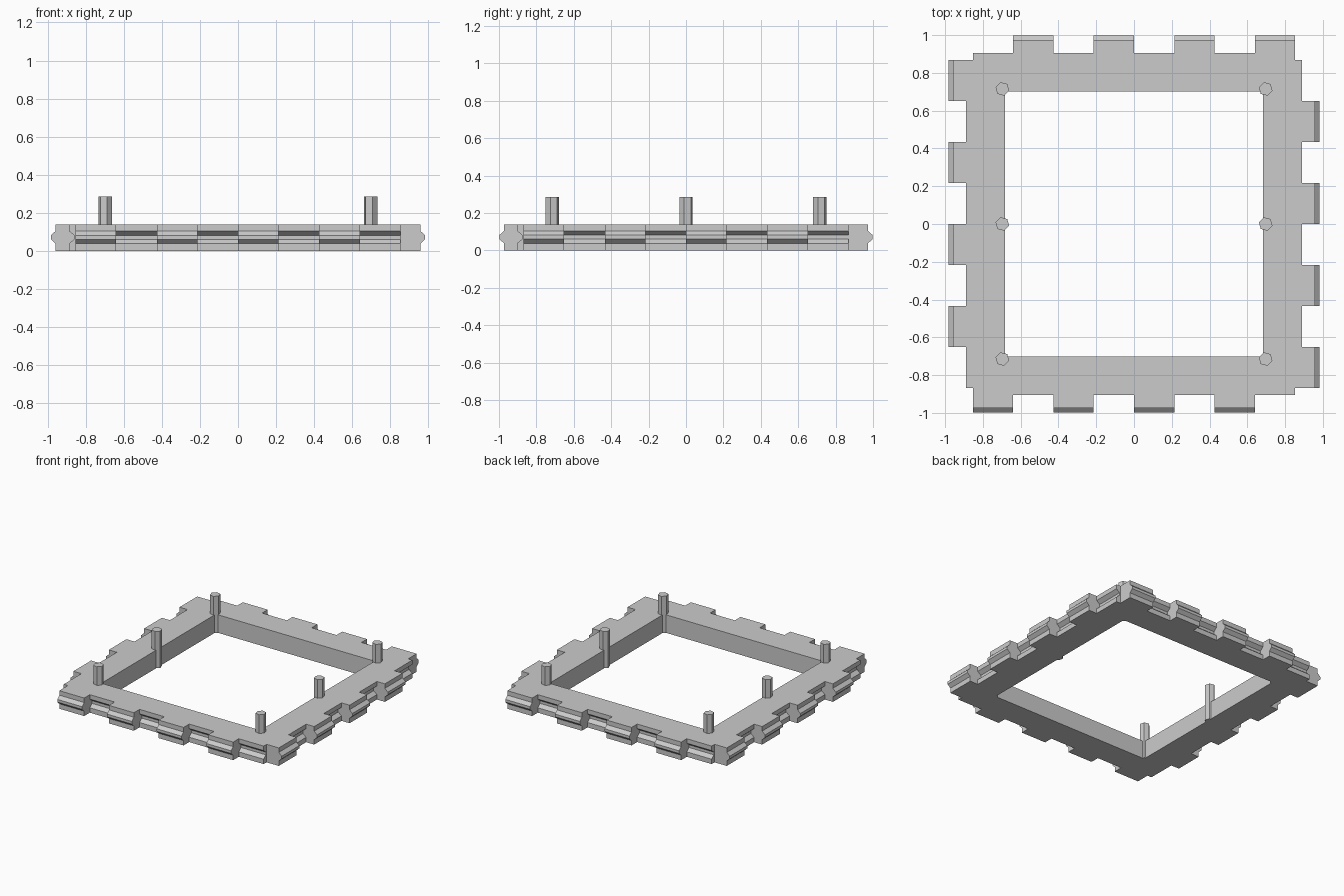
import bpy, bmesh, math
from mathutils import Matrix, Vector

cube = bpy.data.objects.get("Cube")
if cube:
    bpy.data.objects.remove(cube)

HEIGHT = 0.14
CORE_X, CORE_Y = 0.853, 0.868      # half sizes of the plain ring
HOLE_X, HOLE_Y = 0.682, 0.702      # half sizes of the opening

grey = bpy.data.materials.new("light grey")
grey.use_nodes = True
grey.diffuse_color = (0.6, 0.6, 0.6, 1)
grey.node_tree.nodes["Principled BSDF"].inputs["Base Color"].default_value = (0.6, 0.6, 0.6, 1)


def finish(name, bm):
    """Turn a bmesh into a flat-shaded grey object."""
    bmesh.ops.recalc_face_normals(bm, faces=bm.faces)
    mesh = bpy.data.meshes.new(name)
    bm.to_mesh(mesh)
    bm.free()
    mesh.materials.append(grey)
    obj = bpy.data.objects.new(name, mesh)
    bpy.context.collection.objects.link(obj)
    return obj


def prism(bm, points, shift):
    """Extrude a closed outline along a vector."""
    face = bm.faces.new([bm.verts.new(p) for p in points])
    new = bmesh.ops.extrude_face_region(bm, geom=[face], use_keep_orig=True)["geom"]
    verts = [g for g in new if isinstance(g, bmesh.types.BMVert)]
    bmesh.ops.translate(bm, verts=verts, vec=shift)


# Rectangular ring
bm = bmesh.new()
corners = [(-1, -1), (1, -1), (1, 1), (-1, 1)]
loops = [[bm.verts.new((sx * hx, sy * hy, z)) for sx, sy in corners]
         for hx, hy, z in ((CORE_X, CORE_Y, 0), (CORE_X, CORE_Y, HEIGHT),
                           (HOLE_X, HOLE_Y, HEIGHT), (HOLE_X, HOLE_Y, 0))]
for k in range(4):
    a, b = loops[k], loops[(k + 1) % 4]
    for i in range(4):
        j = (i + 1) % 4
        bm.faces.new((a[i], a[j], b[j], b[i]))
finish("frame_ring", bm)


def edge_profile(wall, middle):
    """Cross-section (distance outward, height) with a bump or groove."""
    return [(0, 0), (wall, 0), (wall, 0.038), (middle, 0.061), (middle, 0.082),
            (wall, 0.105), (wall, HEIGHT), (0, HEIGHT)]


TOOTH = edge_profile(0.105, 0.13)
RECESS = edge_profile(0.036, 0.008)

# Interlocking edges: ridged teeth alternate with grooved recesses
for turn, name in enumerate(("front", "left", "back", "right")):
    half, out = (CORE_X, CORE_Y) if turn % 2 == 0 else (CORE_Y, CORE_X)
    step = half / 4
    bm = bmesh.new()
    for i in range(8):
        x = -half + i * step
        profile = TOOTH if i % 2 == 0 else RECESS
        prism(bm, [(x, -out - d, z) for d, z in profile], Vector((step, 0, 0)))
    bm.transform(Matrix.Rotation(turn * math.pi / 2, 4, "Z"))
    finish(name + "_edge", bm)

# Six hexagonal pegs along the two long inner walls
for side, sx in (("left", 1), ("right", -1)):
    for place, y in (("front", -0.715), ("middle", 0), ("back", 0.715)):
        bm = bmesh.new()
        angles = [math.radians(60 * k - 15) for k in range(6)]
        prism(bm, [(sx * 0.697 + 0.037 * math.cos(a), y + 0.037 * math.sin(a), 0)
                   for a in angles], Vector((0, 0, 0.285)))
        finish(f"{place}_{side}_peg", bm)
